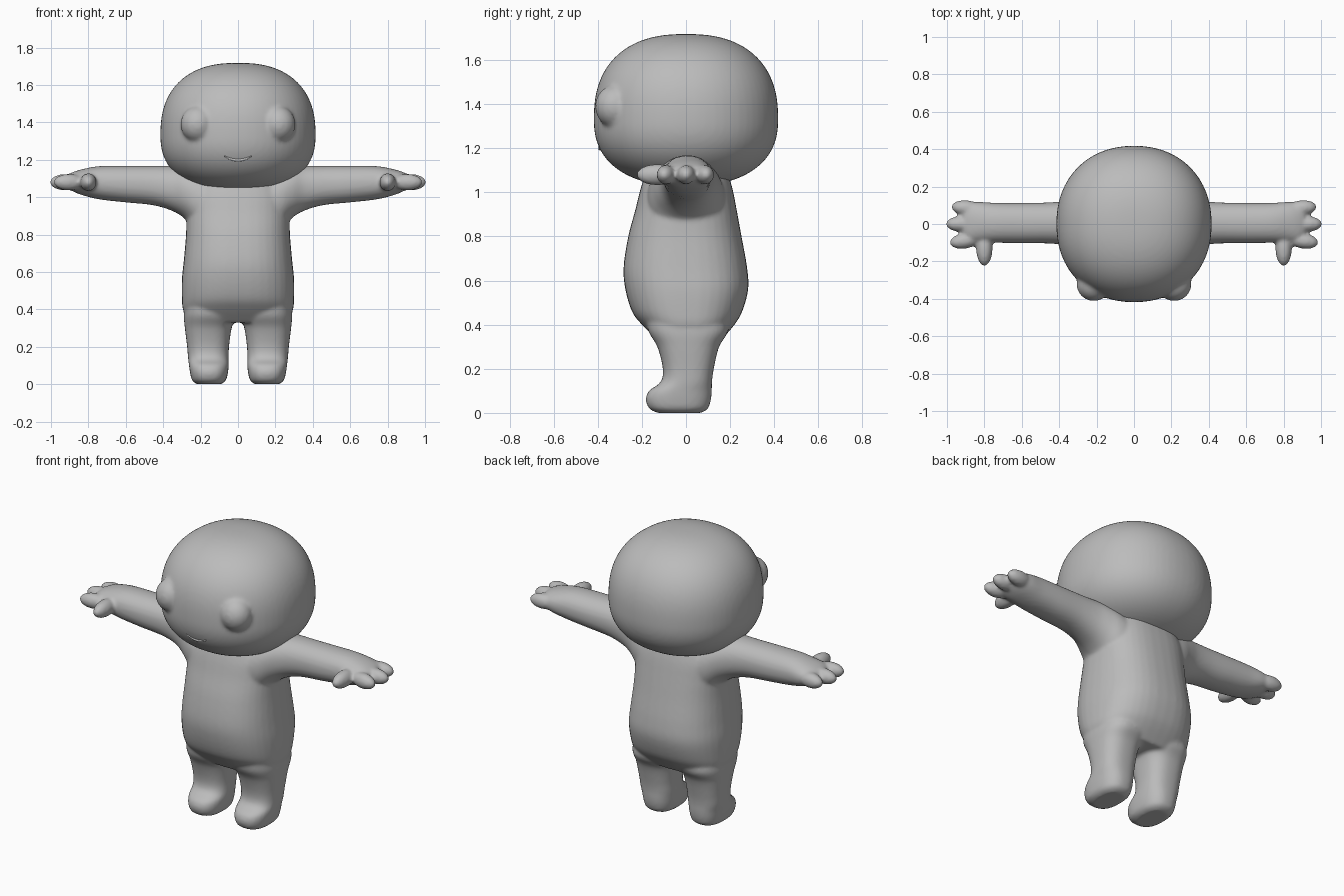
import bpy, bmesh, math
from mathutils import Matrix, Vector

cube = bpy.data.objects.get("Cube")
if cube:
    bpy.data.objects.remove(cube, do_unlink=True)

grey = bpy.data.materials.new("plain grey")
grey.use_nodes = True
grey.diffuse_color = (0.5, 0.5, 0.5, 1)
shader = next(n for n in grey.node_tree.nodes if n.type == 'BSDF_PRINCIPLED')
shader.inputs["Base Color"].default_value = (0.5, 0.5, 0.5, 1)
shader.inputs["Roughness"].default_value = 0.7


def spow(v, e):
    return math.copysign(abs(v) ** e, v)


def refine(rings, steps=5):
    """Smooth interpolation through the given rings."""
    out = []
    for i in range(len(rings) - 1):
        a, b, c, d = (rings[max(0, min(len(rings) - 1, i + k))] for k in (-1, 0, 1, 2))
        for s in range(steps):
            t = s / steps
            out.append([q + 0.5 * t * (r - p + t * (2*p - 5*q + 4*r - w + t * (3*(q - r) + w - p)))
                        for p, q, r, w in zip(a, b, c, d)])
    return out + [rings[-1]]


def loft(bm, rings, place, power=2.4, sides=40):
    """Rings are (station, min a, max a, min b, max b)."""
    loops = []
    for st, a0, a1, b0, b1 in refine(rings):
        loop = []
        for k in range(sides):
            ang = math.tau * k / sides
            a = (a0 + a1) / 2 + (a1 - a0) / 2 * spow(math.cos(ang), 2 / power)
            b = (b0 + b1) / 2 + (b1 - b0) / 2 * spow(math.sin(ang), 2 / power)
            loop.append(bm.verts.new(place(st, a, b)))
        loops.append(loop)
    for lo, hi in zip(loops, loops[1:]):
        for k in range(sides):
            n = (k + 1) % sides
            bm.faces.new((lo[k], lo[n], hi[n], hi[k]))
    bm.faces.new(loops[0][::-1])
    bm.faces.new(loops[-1])


def ball(bm, centre, radii, turn=0):
    mat = (Matrix.Translation(centre) @ Matrix.Rotation(turn, 4, 'Z')
           @ Matrix.Diagonal((*radii, 1)))
    bmesh.ops.create_uvsphere(bm, u_segments=32, v_segments=20, radius=1, matrix=mat)


def finish(name, bm, voxel, rounds):
    """Fuse overlapping volumes into one soft skin."""
    bmesh.ops.recalc_face_normals(bm, faces=bm.faces)
    mesh = bpy.data.meshes.new(name)
    bm.to_mesh(mesh)
    bm.free()
    obj = bpy.data.objects.new(name, mesh)
    bpy.context.collection.objects.link(obj)
    mesh.materials.append(grey)
    mesh.shade_smooth()
    fuse = obj.modifiers.new("fuse", 'REMESH')
    fuse.mode = 'VOXEL'
    fuse.voxel_size = voxel
    fuse.use_smooth_shade = True
    soft = obj.modifiers.new("soften", 'SMOOTH')
    soft.factor = 0.5
    soft.iterations = rounds
    return obj


# Torso
body = bmesh.new()
torso = [
    (0.33, -0.27, 0.27, -0.13, 0.16), (0.40, -0.295, 0.295, -0.20, 0.22),
    (0.46, -0.30, 0.30, -0.245, 0.255), (0.56, -0.30, 0.30, -0.275, 0.282),
    (0.66, -0.29, 0.29, -0.283, 0.277), (0.80, -0.278, 0.278, -0.262, 0.252),
    (0.92, -0.275, 0.275, -0.23, 0.23), (1.02, -0.27, 0.27, -0.205, 0.21),
    (1.12, -0.22, 0.22, -0.17, 0.18)]
loft(body, torso, lambda z, x, y: (x, y, z), 2.5)

# Legs with feet, arms and hands
leg = [
    (0.0, 0.09, 0.22, -0.13, 0.07), (0.02, 0.065, 0.245, -0.167, 0.10),
    (0.06, 0.054, 0.256, -0.182, 0.113), (0.10, 0.05, 0.262, -0.168, 0.117),
    (0.14, 0.05, 0.267, -0.115, 0.118), (0.20, 0.048, 0.272, -0.105, 0.126),
    (0.30, 0.034, 0.284, -0.13, 0.15), (0.37, 0.01, 0.29, -0.17, 0.19),
    (0.45, 0.02, 0.28, -0.18, 0.18)]
arm = [
    (0.10, -0.19, 0.19, 0.78, 1.10), (0.22, -0.17, 0.17, 0.82, 1.15),
    (0.29, -0.145, 0.145, 0.89, 1.165), (0.36, -0.115, 0.125, 0.93, 1.168),
    (0.46, -0.104, 0.115, 0.958, 1.168), (0.60, -0.103, 0.113, 0.972, 1.168),
    (0.74, -0.10, 0.113, 0.988, 1.166), (0.83, -0.10, 0.118, 1.01, 1.15),
    (0.88, -0.10, 0.11, 1.03, 1.135), (0.91, -0.08, 0.09, 1.05, 1.12)]
fingers = [(0.985, -0.09, -0.15), (1.004, 0.0, 0.0), (0.975, 0.085, 0.1)]
for side in (-1, 1):
    loft(body, leg, lambda z, x, y: (side * x, y, z), 2.5)
    loft(body, arm, lambda x, y, z: (side * x, y, z), 2.2)
    for tip, y, turn in fingers:
        ball(body, (side * (tip - 0.08), y, 1.08), (0.082, 0.042, 0.044), side * turn)
    ball(body, (side * 0.80, -0.13, 1.08), (0.044, 0.095, 0.048))
finish("body", body, 0.01, 6)

# Head: rounded box-like ball with bulging eyes
MID, WIDE, DEEP = 1.33, 0.415, 0.418


def head_radius(z):
    height, power = (0.388, 2.4) if z > MID else (0.302, 2.35)
    return max(0, 1 - abs((z - MID) / height) ** power) ** (1 / power)


head = bmesh.new()
stations = []
for i in range(33):
    c = -math.cos(math.pi * (0.015 + 0.97 * i / 32))
    z = MID + c * (0.388 if c > 0 else 0.302)
    r = head_radius(z)
    stations.append((z, -WIDE * r, WIDE * r, -DEEP * r, DEEP * r))
loft(head, stations, lambda z, x, y: (x, y, z), 2.15, 64)
for side in (-1, 1):
    ball(head, (side * 0.215, -0.322, 1.39), (0.092, 0.09, 0.097))
finish("head", head, 0.012, 5)

# Smiling mouth following the face
curve = bpy.data.curves.new("mouth", 'CURVE')
curve.dimensions = '3D'
curve.bevel_depth = 0.008
curve.bevel_resolution = 3
curve.use_fill_caps = True
line = curve.splines.new('POLY')
line.points.add(16)
for i, point in enumerate(line.points):
    t = i / 8 - 1
    x, z = 0.075 * t, 1.198 + 0.024 * t * t
    r = head_radius(z)
    y = -DEEP * r * (1 - abs(x / (WIDE * r)) ** 2.15) ** (1 / 2.15)
    point.co = (x, y + 0.002, z, 1)
    point.radius = 1 - 0.7 * t * t
mouth = bpy.data.objects.new("mouth", curve)
bpy.context.collection.objects.link(mouth)
curve.materials.append(grey)
